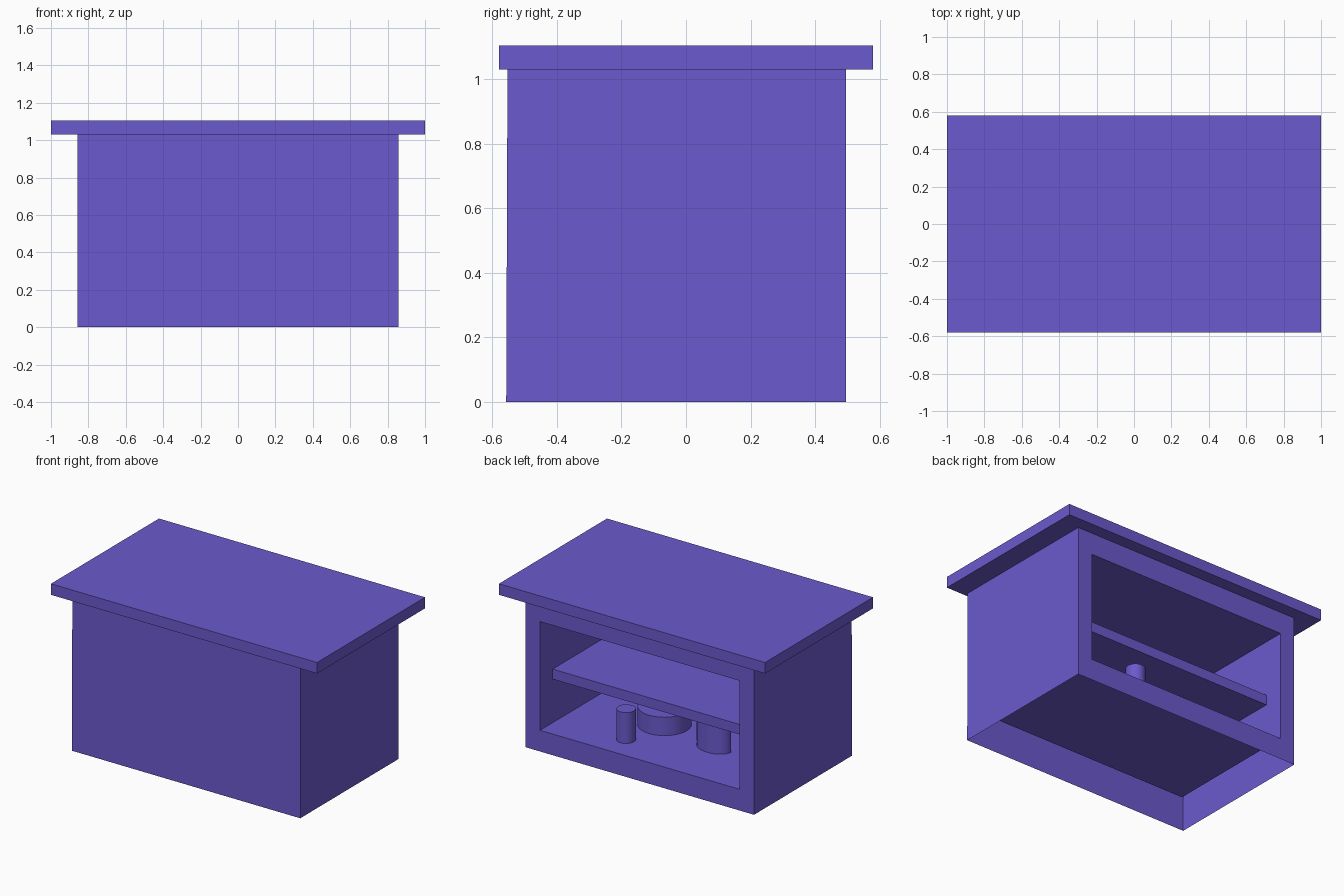
import bpy, bmesh, math

if "Cube" in bpy.data.objects:
    bpy.data.objects.remove(bpy.data.objects["Cube"])

# One violet-blue finish for everything
paint = bpy.data.materials.new("violet_blue")
paint.use_nodes = True
colour = (0.147, 0.102, 0.610, 1)
paint.diffuse_color = colour
paint.node_tree.nodes["Principled BSDF"].inputs["Base Color"].default_value = colour


def finish(name, bm):
    mesh = bpy.data.meshes.new(name)
    bm.to_mesh(mesh)
    bm.free()
    mesh.materials.append(paint)
    obj = bpy.data.objects.new(name, mesh)
    bpy.context.collection.objects.link(obj)
    return obj


def box_mesh(half_x, ys, zs):
    bm = bmesh.new()
    bmesh.ops.create_cube(bm, size=2)
    for v in bm.verts:
        v.co = (v.co.x * half_x, ys[v.co.y > 0], zs[v.co.z > 0])
    return bm


def prism(name, outline, base, height):
    bm = bmesh.new()
    face = bm.faces.new([bm.verts.new((x, y, base)) for x, y in outline])
    top = bmesh.ops.extrude_face_region(bm, geom=[face])["geom"]
    bmesh.ops.translate(bm, vec=(0, 0, height),
                        verts=[g for g in top if isinstance(g, bmesh.types.BMVert)])
    bmesh.ops.recalc_face_normals(bm, faces=bm.faces)
    obj = finish(name, bm)
    for o in bpy.context.selected_objects:
        o.select_set(False)
    obj.select_set(True)
    bpy.context.view_layer.objects.active = obj
    bpy.ops.object.shade_smooth_by_angle(angle=math.radians(30))
    return obj


def arc(x, y, rx, ry, turn, steps):
    return [(x + rx * math.cos(turn * i / steps), y + ry * math.sin(turn * i / steps))
            for i in range(steps + (turn < 6))]


FLOOR, CEILING, INSIDE, INNER_FRONT, BACK = 0.144, 0.882, 0.75, -0.44, 0.495

# Counter body: thin shell open below, with a cupboard sunk into the back
bm = box_mesh(0.858, (-0.557, BACK), (0, 1.03))
for v in bm.verts:
    if v.co.y < 0 and v.co.z > 0.5:
        v.co.y = -0.553
bm.normal_update()
back = next(f for f in bm.faces if f.normal.y > 0.9)
bottom = next(f for f in bm.faces if f.normal.z < -0.9)
bmesh.ops.inset_individual(bm, faces=[back], thickness=0.1)
for v in back.verts:
    v.co = (math.copysign(INSIDE, v.co.x), BACK, CEILING if v.co.z > 0.5 else FLOOR)
sunk = bmesh.ops.extrude_discrete_faces(bm, faces=[back])["faces"][0]
for v in sunk.verts:
    v.co.y = INNER_FRONT
bmesh.ops.delete(bm, geom=[bottom], context='FACES_ONLY')
finish("counter_body", bm)

# Overhanging worktop and inner shelf
finish("worktop", box_mesh(1, (-0.58, 0.58), (1.03, 1.105)))
finish("shelf", box_mesh(INSIDE, (INNER_FRONT, 0.36), (0.44, 0.508)))

# Items stored on the cupboard floor
full = 2 * math.pi
prism("tall_jar", arc(0.24, 0.30, 0.06, 0.06, full, 24), FLOOR, 0.21)
prism("round_tin", arc(0.173, -0.017, 0.167, 0.167, full, 32), FLOOR, 0.125)
prism("half_round_holder", arc(-0.274, 0.083, 0.122, 0.085, math.pi, 16), FLOOR, 0.25)
